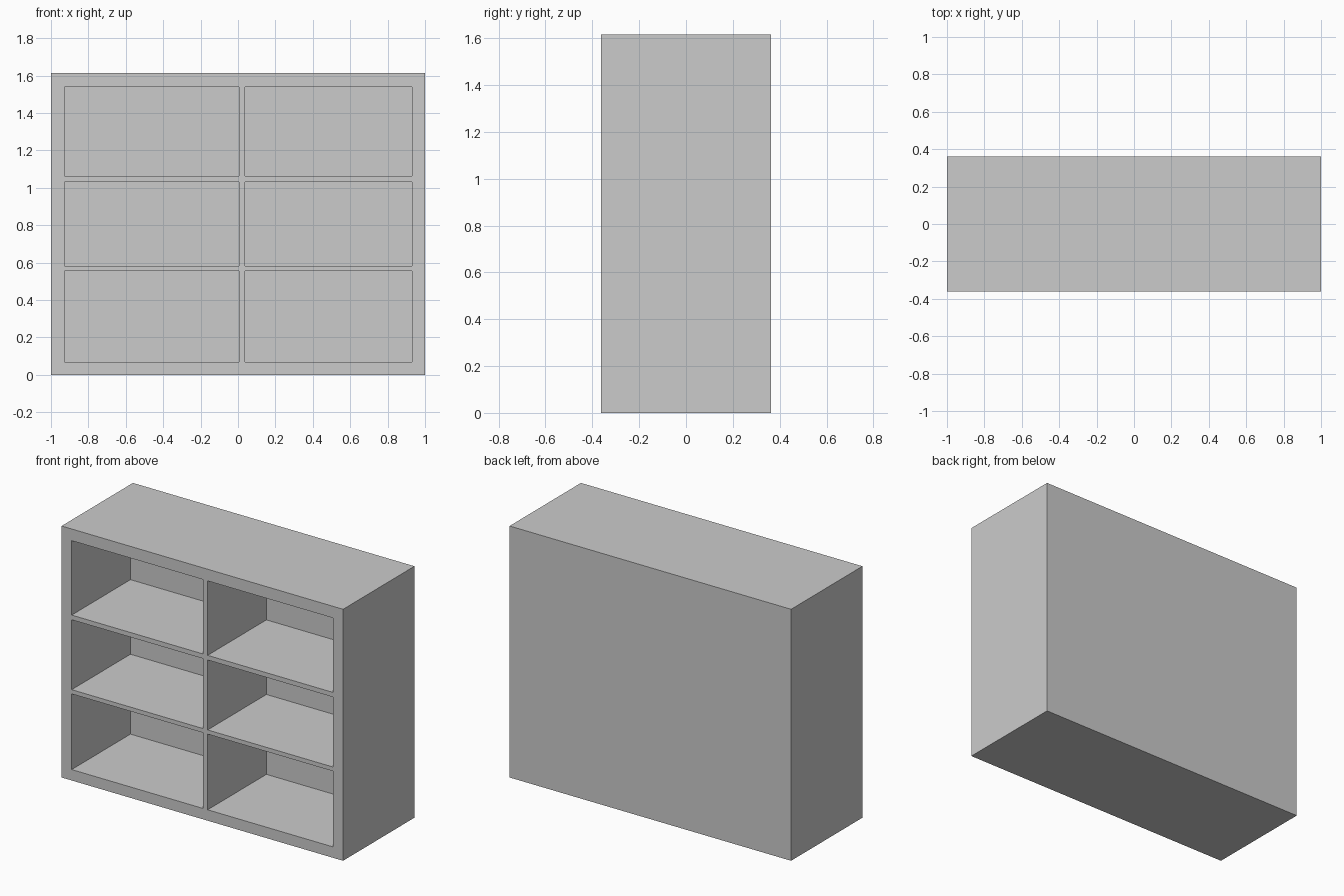
import bpy, bmesh
from mathutils import Matrix, Vector

if "Cube" in bpy.data.objects:
    bpy.data.objects.remove(bpy.data.objects["Cube"])

HALF_DEPTH, HEIGHT = 0.362, 1.615
BACK_INNER = 0.234                                   # inside face of the back panel
COLUMNS = [(-0.928, 0.006), (0.038, 0.93)]           # compartment x ranges
ROWS = [(0.07, 0.556), (0.583, 1.032), (1.062, 1.54)]  # compartment z ranges


def add_box(bm, lo, hi):
    lo, hi = Vector(lo), Vector(hi)
    size = Matrix.Diagonal((*(hi - lo), 1))
    bmesh.ops.create_cube(bm, size=1, matrix=Matrix.Translation((lo + hi) / 2) @ size)


def make_object(name, boxes):
    bm = bmesh.new()
    for lo, hi in boxes:
        add_box(bm, lo, hi)
    mesh = bpy.data.meshes.new(name)
    bm.to_mesh(mesh)
    bm.free()
    obj = bpy.data.objects.new(name, mesh)
    bpy.context.collection.objects.link(obj)
    return obj


# Solid cabinet block
cabinet = make_object("shelf_cabinet", [((-1, -HALF_DEPTH, 0), (1, HALF_DEPTH, HEIGHT))])

# Six compartments, open at the front
cutter = make_object("compartment_cutter", [
    ((x0, -HALF_DEPTH - 0.1, z0), (x1, BACK_INNER, z1))
    for x0, x1 in COLUMNS for z0, z1 in ROWS])
cutter.hide_render = True

# Carve the compartments, leaving frame, shelves, divider and back panel
cut = cabinet.modifiers.new("compartments", 'BOOLEAN')
cut.operation = 'DIFFERENCE'
cut.solver = 'EXACT'
cut.object = cutter
bpy.context.view_layer.objects.active = cabinet
bpy.ops.object.modifier_apply(modifier=cut.name)
bpy.data.objects.remove(cutter)
